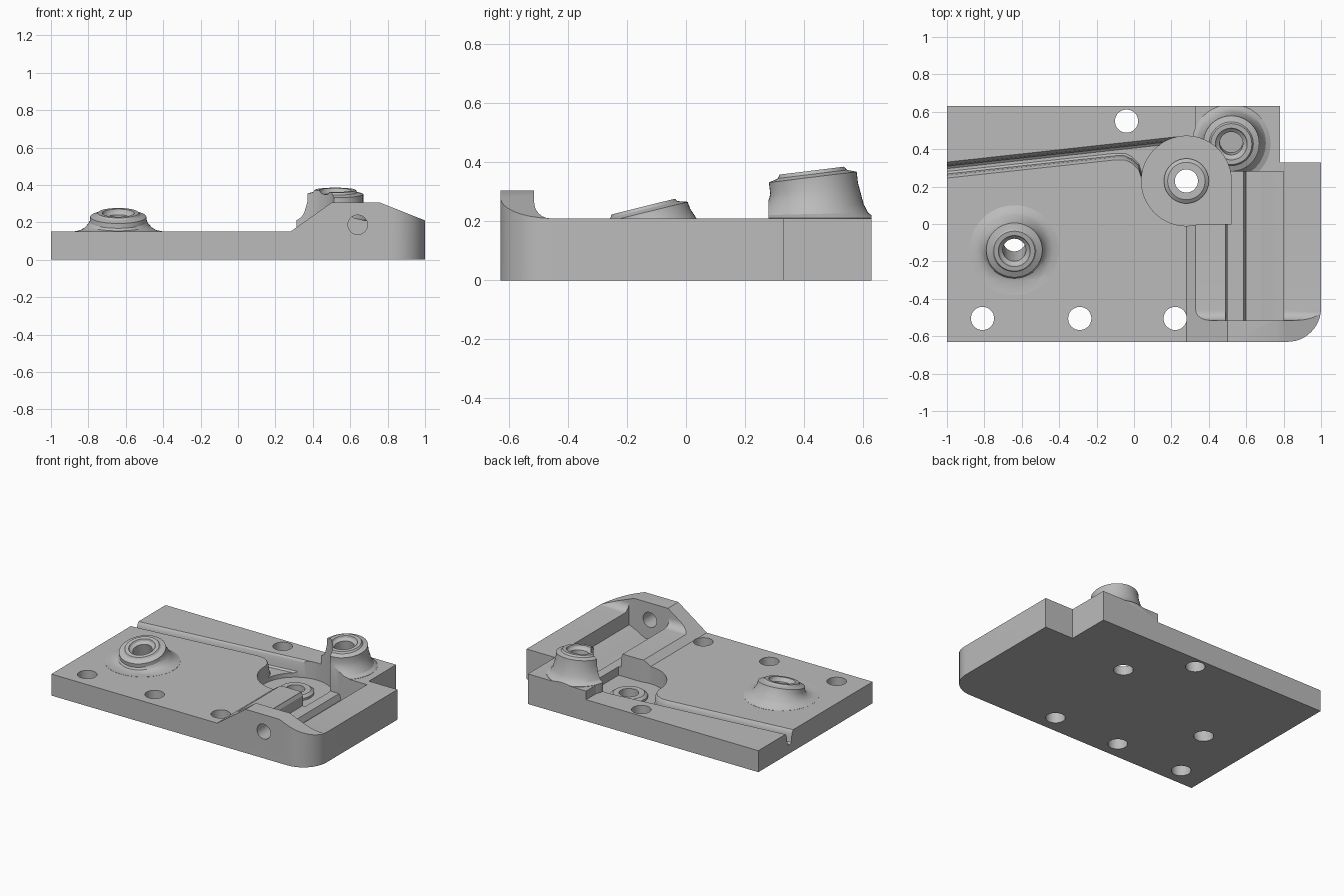
import bpy, bmesh
from math import sin, cos, tan, pi, radians

cube = bpy.data.objects.get("Cube")
if cube:
    bpy.data.objects.remove(cube, do_unlink=True)

grey = bpy.data.materials.new("plain grey")
grey.use_nodes = True
colour = (0.5, 0.5, 0.5, 1)
grey.diffuse_color = colour
grey.node_tree.nodes["Principled BSDF"].inputs["Base Color"].default_value = colour


def skin(name, loops):
    """Closed solid through matching point loops."""
    bm = bmesh.new()
    rings = [[bm.verts.new(p) for p in loop] for loop in loops]
    n = len(rings[0])
    for a, b in zip(rings, rings[1:]):
        for i in range(n):
            j = (i + 1) % n
            bm.faces.new((a[i], a[j], b[j], b[i]))
    bm.faces.new(rings[0][::-1])
    bm.faces.new(rings[-1])
    bmesh.ops.recalc_face_normals(bm, faces=bm.faces)
    mesh = bpy.data.meshes.new(name)
    bm.to_mesh(mesh)
    bm.free()
    mesh.materials.append(grey)
    ob = bpy.data.objects.new(name, mesh)
    bpy.context.collection.objects.link(ob)
    return ob


def prism(name, pts, lo, hi, axis="z"):
    """Flat profile pushed along one axis."""
    place = {"x": lambda a, b, t: (t, a, b),
             "y": lambda a, b, t: (a, t, b),
             "z": lambda a, b, t: (a, b, t)}[axis]
    return skin(name, [[place(a, b, t) for a, b in pts] for t in (lo, hi)])


def box(name, x0, x1, y0, y1, z0, z1):
    return prism(name, [(x0, y0), (x1, y0), (x1, y1), (x0, y1)], z0, z1)


def arc(cx, cy, r, a0, a1, n=12):
    angles = [radians(a0 + (a1 - a0) * i / n) for i in range(n + 1)]
    return [(cx + r * cos(a), cy + r * sin(a)) for a in angles]


def turned(name, cx, cy, rings, tilt=0, z0=0, n=48):
    """Round part from (radius, height, share of tilt) rings, leaning to the front."""
    loops = []
    for r, h, share in rings:
        t = radians(tilt * share)
        y = cy - (h - z0) * tan(t)
        loops.append([(cx + r * cos(a), y + r * sin(a) * cos(t), h + r * sin(a) * sin(t))
                      for a in (2 * pi * i / n for i in range(n))])
    return skin(name, loops)


def combine(body, other, how):
    mod = body.modifiers.new(how, "BOOLEAN")
    mod.operation = how
    mod.solver = "EXACT"
    mod.object = other
    bpy.context.view_layer.update()
    graph = bpy.context.evaluated_depsgraph_get()
    mesh = bpy.data.meshes.new_from_object(body.evaluated_get(graph))
    body.modifiers.clear()
    body.data = mesh
    bpy.data.objects.remove(other, do_unlink=True)


# Front wall and rail share one profile, carved back behind the wall
body = prism("base_plate", [(.28, -.1), (.28, .15), (.5, .305), (.76, .305), (1, .21),
                            (1.1, .17), (1.1, -.1)], -.7, 0, "y")
for x0, x1, z in ((.33, .65, .185), (.65, 1.2, .21)):
    profile = arc(-.46, z + .055, .055, 180, 270, 8) + [(.2, z), (.2, 1), (-.515, 1)]
    combine(body, prism("carve", profile, x0, x1, "x"), "DIFFERENCE")

# Slab, side platform and rear boss block
combine(body, box("slab", -1.1, 1.1, -.7, .7, -.1, .15), "UNION")
combine(body, box("side_platform", .62, 1.1, -.6, .7, -.1, .21), "UNION")
combine(body, box("boss_block", .33, .9, .2, .7, -.1, .21), "UNION")

# Tilted bosses with flared feet
combine(body, turned("left_boss", -.64, -.14, [
    (.24, .1, 0), (.24, .151, 0), (.205, .157, .2), (.18, .17, .5), (.163, .188, .85),
    (.153, .205, 1), (.15, .23, 1), (.118, .24, 1), (.11, .25, 1)], 14, .23), "UNION")
combine(body, turned("rear_boss", .52, .43, [
    (.21, .14, 0), (.21, .212, 0), (.185, .225, .2), (.168, .25, .4), (.158, .28, .7),
    (.15, .31, 1), (.15, .35, 1), (.118, .36, 1), (.11, .372, 1)], 7, .35), "UNION")

# Trim to the outline with a round front corner and a rear notch
outline = [(-1, -.63)] + arc(.82, -.45, .18, -90, 0) + [
    (1, .33), (.78, .33), (.78, .63), (-1, .63)]
combine(body, prism("outline", outline, 0, 1), "INTERSECT")

# Slanted groove running into the round pocket
lower = [(-1.1, .235), (-.1, .343), (-.05, .343), (-.01, .325), (.025, .29), (.045, .23)]
upper = [(.28, .23), (.28, .47), (.2, .463), (-1.1, .32)]
groove = [[(x, y + s, z) for x, y in lower] + [(x, y - s, z) for x, y in upper]
          for s, z in ((.035, .06), (.022, .07), (.015, .12), (.008, .14), (0, .15), (0, 1))]
combine(body, skin("groove", groove), "DIFFERENCE")

# Round pocket, its square side and the stepped channel
combine(body, prism("round_pocket", arc(.28, .23, .24, 0, 354, 59), .03, 1), "DIFFERENCE")
combine(body, box("pocket_side", .28, .52, 0, .24, .03, 1), "DIFFERENCE")
channel = [(.49, 1), (.49, .18), (.5, .16), (.5, .09), (.585, .09), (.6, .05), (.68, .05),
           (.75, .09), (.8, .11), (.8, 1)]
combine(body, prism("channel", channel, -.515, .28, "y"), "DIFFERENCE")

# Raised collar in the pocket
combine(body, turned("collar", .28, .23, [
    (.12, .02, 0), (.12, .045, 0), (.1, .06, 0)]), "UNION")

# Screw holes, boss bores and the cross hole in the front wall
for x, y in ((-.81, -.505), (-.29, -.505), (.22, -.505), (-.04, .55), (.28, .23)):
    combine(body, prism("hole", arc(x, y, .062, 0, 350, 35), -.2, .6), "DIFFERENCE")
for x, y, top, floor, tilt in ((-.64, -.14, .25, -.1, 14), (.52, .43, .372, .25, 7)):
    combine(body, turned("bore", x, y, [
        (.062, floor, 1), (.062, top - .025, 1), (.08, top - .012, 1), (.09, top + .01, 1)],
        tilt, top - .02), "DIFFERENCE")
combine(body, prism("cross_hole", arc(.64, .187, .052, 0, 350, 35), -.8, -.4, "y"),
        "DIFFERENCE")

# Smooth rounds, sharp edges
bpy.ops.object.select_all(action="DESELECT")
body.select_set(True)
bpy.context.view_layer.objects.active = body
bpy.ops.object.shade_smooth_by_angle(angle=radians(25))
